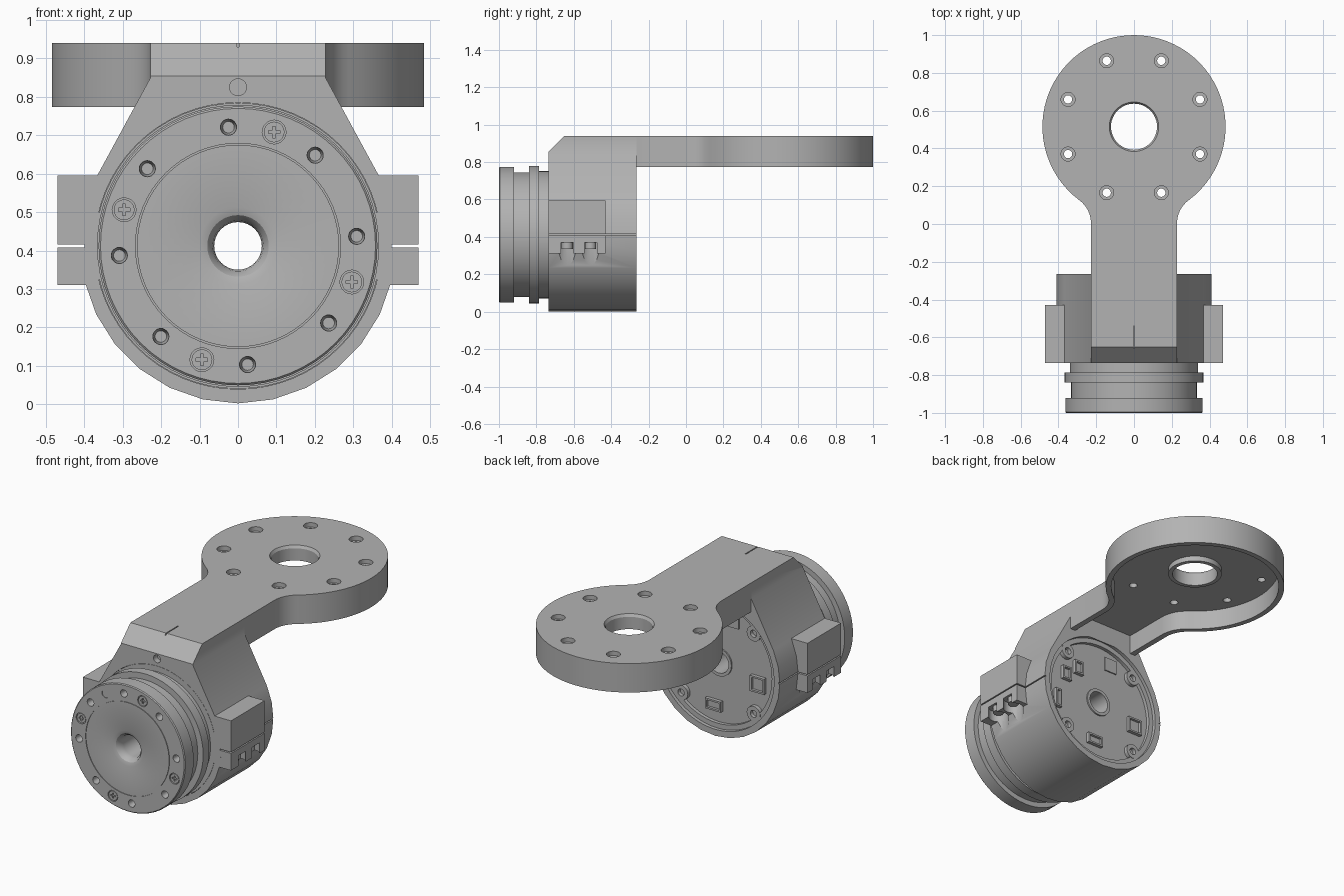
import bpy, bmesh
from math import sin, cos, tau, radians, hypot, atan2
from mathutils import Vector

cube = bpy.data.objects.get("Cube")
if cube:
    bpy.data.objects.remove(cube, do_unlink=True)

grey = bpy.data.materials.new("machined grey")
grey.use_nodes = True
grey.diffuse_color = (0.45, 0.45, 0.45, 1)
grey.node_tree.nodes["Principled BSDF"].inputs["Base Color"].default_value = grey.diffuse_color

CZ = 0.412          # height of the motor axis
DY = 0.515          # centre of the mounting disc
FRONT, BACK = -0.735, -0.265


def finish(name, bm):
    bmesh.ops.remove_doubles(bm, verts=bm.verts, dist=1e-6)
    bmesh.ops.recalc_face_normals(bm, faces=bm.faces)
    mesh = bpy.data.meshes.new(name)
    bm.to_mesh(mesh)
    bm.free()
    mesh.materials.append(grey)
    ob = bpy.data.objects.new(name, mesh)
    bpy.context.collection.objects.link(ob)
    return ob


def place(axis, u, v, t):
    return {"x": (t, u, v), "y": (u, t, v), "z": (u, v, t)}[axis]


def prism(name, pts, a, b, axis):
    """Extrude a flat outline from a to b along an axis."""
    bm = bmesh.new()
    lo = [bm.verts.new(place(axis, u, v, a)) for u, v in pts]
    hi = [bm.verts.new(place(axis, u, v, b)) for u, v in pts]
    bm.faces.new(lo)
    bm.faces.new(hi)
    for i in range(len(pts)):
        j = (i + 1) % len(pts)
        bm.faces.new((lo[i], lo[j], hi[j], hi[i]))
    return finish(name, bm)


def box(name, x0, x1, y0, y1, z0, z1):
    return prism(name, [(x0, y0), (x1, y0), (x1, y1), (x0, y1)], z0, z1, "z")


def lathe(name, profile, axis, u=0.0, v=0.0, n=24):
    """Turn a (radius, position) profile around an axis through u, v."""
    bm = bmesh.new()
    rings = [[bm.verts.new(place(axis, u + r * cos(tau * k / n), v + r * sin(tau * k / n), t))
              for k in range(n)] for r, t in profile]
    count = len(rings)
    last = count - 1 if profile[0][0] == 0 and profile[-1][0] == 0 else count
    for i in range(last):
        a, b = rings[i], rings[(i + 1) % count]
        for k in range(n):
            m = (k + 1) % n
            bm.faces.new((a[k], a[m], b[m], b[k]))
    return finish(name, bm)


def rod(name, r, a, b, axis, u, v, n=20):
    return lathe(name, [(0, a), (r, a), (r, b), (0, b)], axis, u, v, n)


def cut(target, *cutters):
    bpy.context.view_layer.objects.active = target
    for c in cutters:
        mod = target.modifiers.new("cut", "BOOLEAN")
        mod.operation, mod.solver, mod.object = "DIFFERENCE", "EXACT", c
        bpy.ops.object.modifier_apply(modifier=mod.name)
        bpy.data.objects.remove(c, do_unlink=True)


def polar(deg, r, cu=0.0, cv=CZ):
    return cu + r * cos(radians(deg)), cv + r * sin(radians(deg))


# Motor housing: round below, tapering to the arm above
arc = [(0.41 * sin(tau * k / 28), CZ - 0.41 * cos(tau * k / 28)) for k in range(-9, 10)]
housing = prism("housing", arc + [(0.228, 0.85), (0.228, 0.94), (-0.228, 0.94), (-0.228, 0.85)],
                FRONT, BACK, "y")
cut(housing,
    rod("bore", 0.373, -0.8, -0.2, "y", 0, CZ, 64),
    prism("chamfer", [(-0.8, 0.79), (-0.65, 0.94), (-0.65, 1), (-0.8, 1)], -0.5, 0.5, "x"),
    rod("pilot", 0.022, -0.8, -0.70, "y", 0, 0.825),
    box("tick", -0.003, 0.003, -0.7, -0.54, 0.93, 0.95))
for s in (-1, 1):
    cut(housing, box("split", *sorted((s * 0.4, s * 0.5)), -0.8, -0.2, 0.408, 0.415))

# Clamp lugs with screw pockets on both sides
for side, s in (("right", -1), ("left", 1)):
    x0, x1 = sorted((s * 0.362, s * 0.47))
    box(f"upper_lug_{side}", x0, x1, FRONT, -0.43, 0.415, 0.595)
    lower = box(f"lower_lug_{side}", x0, x1, FRONT, -0.43, 0.31, 0.408)
    for y in (-0.635, -0.51):
        for part in (lower, housing):
            cut(part, rod("pocket", 0.054, 0.18, 0.37, "z", s * 0.428, y))
        rod(f"clamp_screw_{side}", 0.03, 0.335, 0.372, "z", s * 0.428, y)


# Arm and mounting disc share one keyhole outline
def keyhole(radius, half, start, fillet):
    fx = half + fillet
    reach = radius + fillet
    fy = DY - (reach ** 2 - fx ** 2) ** 0.5
    join = atan2(DY - fy, -fx)
    pts = [(half, start)]
    for k in range(9):
        a = radians(180) + (join - radians(180)) * k / 8
        pts.append((fx + fillet * cos(a), fy + fillet * sin(a)))
    a0 = atan2(fy - DY, fx)
    for k in range(1, 29):
        a = a0 + (radians(90) - a0) * k / 28
        pts.append((radius * cos(a), DY + radius * sin(a)))
    return pts + [(-x, y) for x, y in reversed(pts[:-1])]


arm = prism("arm_and_disc", keyhole(0.485, 0.228, BACK - 0.004, 0.15), 0.774, 0.94, "z")
cut(arm, prism("hollow", keyhole(0.455, 0.195, BACK, 0.18), 0.7, 0.885, "z"),
    lathe("centre_hole", [(0, 0.8), (0.122, 0.8), (0.122, 0.925), (0.137, 0.95), (0, 0.95)],
          "z", 0, DY, 48))
for k in range(8):
    x, y = polar(22.5 + 45 * k, 0.378, 0, DY)
    cut(arm, lathe("bolt_hole", [(0, 0.8), (0.022, 0.8), (0.022, 0.915), (0.037, 0.915),
                                 (0.037, 0.96), (0, 0.96)], "z", x, y))
lathe("centre_collar", [(0.122, 0.855), (0.145, 0.855), (0.145, 0.89), (0.122, 0.89)],
      "z", 0, DY, 48)

# Turned motor body, open along its axis
motor = lathe("motor", [
    (0.062, -0.95), (0.066, -0.975), (0.08, -0.993), (0.1, -1), (0.263, -1), (0.263, -0.996),
    (0.267, -0.996), (0.267, -1), (0.358, -1), (0.363, -0.995), (0.363, -0.92), (0.333, -0.92),
    (0.333, -0.84), (0.367, -0.84), (0.367, -0.785), (0.34, -0.785), (0.34, FRONT),
    (0.372, FRONT), (0.372, -0.305), (0.062, -0.305)], "y", 0, CZ, 64)
for k in range(8):
    cut(motor, lathe("face_hole", [(0, -1.1), (0.021, -1.1), (0.021, -0.99), (0.015, -0.96),
                                   (0, -0.96)], "y", *polar(4.6 + 45 * k, 0.31)))
cut(motor, rod("dimple", 0.023, -1.1, -0.997, "y", *polar(117, 0.31)))

# Cross-head screws on the front face
for k in range(4):
    u, v = polar(72.4 + 90 * k, 0.311)
    cut(motor, rod("seat", 0.031, -1.1, -0.99, "y", u, v))
    screw = rod("face_screw", 0.027, -0.998, -0.985, "y", u, v)
    for w, h in ((0.015, 0.004), (0.004, 0.015)):
        cut(screw, box("slot", u - w, u + w, -1.1, -0.992, v - h, v + h))

# Back plate: hub ring, screw bosses and sockets
lathe("hub_ring", [(0.062, -0.31), (0.08, -0.31), (0.08, -0.297), (0.062, -0.297)],
      "y", 0, CZ, 32)
lathe("back_rim", [(0.345, -0.31), (0.373, -0.31), (0.373, -0.285), (0.345, -0.285)],
      "y", 0, CZ, 64)
for k in range(4):
    u, v = polar(45 + 90 * k, 0.325)
    lathe("back_boss", [(0.02, -0.31), (0.043, -0.31), (0.043, -0.283), (0.02, -0.283)],
          "y", u, v)
for x, z, w, h in ((0.23, 0.095, 0.03, 0.04), (0.145, 0.16, 0.03, 0.04),
                   (-0.25, -0.06, 0.045, 0.045), (0.03, -0.25, 0.05, 0.03),
                   (0.29, -0.08, 0.02, 0.055)):
    z += CZ
    socket = box("socket", x - w, x + w, -0.31, -0.285, z - h, z + h)
    cut(socket, box("opening", x - w + 0.01, x + w - 0.01, -0.3, -0.2, z - h + 0.01, z + h - 0.01))
box("chip_plate", -0.125, -0.045, -0.31, -0.298, CZ + 0.22, CZ + 0.3)

# Smooth the round surfaces, keep the machined edges
for ob in bpy.context.collection.objects:
    ob.select_set(ob.type == "MESH")
bpy.context.view_layer.objects.active = housing
bpy.ops.object.shade_smooth_by_angle(angle=radians(30))
